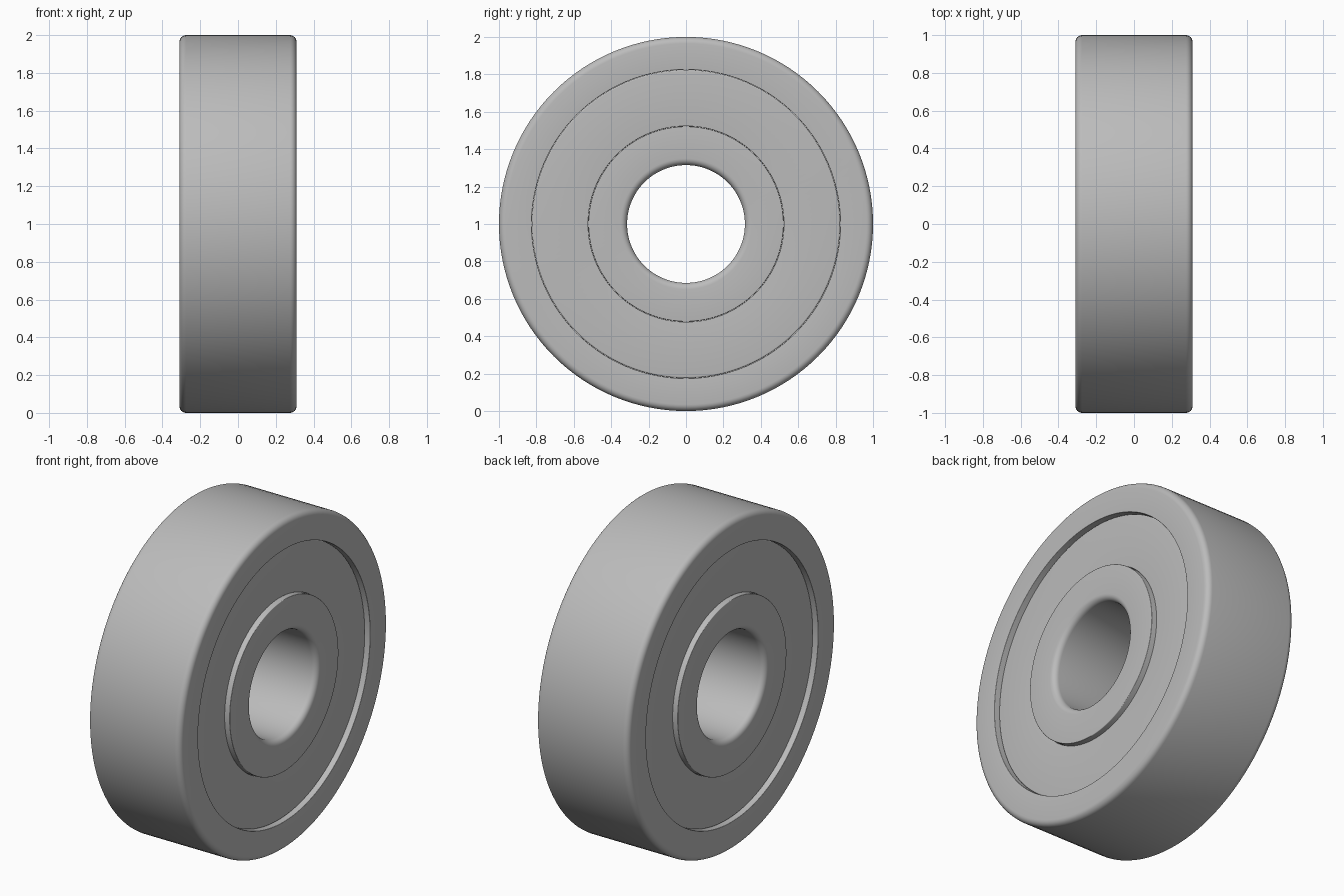
import bpy, bmesh, math
from mathutils import Matrix, Vector

cube = bpy.data.objects.get("Cube")
if cube:
    bpy.data.objects.remove(cube, do_unlink=True)

HALF = 0.31        # half the bearing width
RECESS = 0.032     # depth of the shields below the ring faces
SEGMENTS = 128

steel = bpy.data.materials.new("brushed steel grey")
steel.use_nodes = True
GREY = (0.5, 0.5, 0.5, 1)
steel.diffuse_color = GREY
steel.node_tree.nodes["Principled BSDF"].inputs["Base Color"].default_value = GREY


def fillet(x, r, radius, sx, sr, steps=6):
    """Rounded corner at (x, r); sx and sr point out of the section.
    Runs from the end face to the cylindrical face."""
    points = []
    for i in range(steps + 1):
        a = math.pi / 2 * i / steps
        points.append((x - sx * radius * (1 - math.cos(a)),
                       r - sr * radius * (1 - math.sin(a))))
    return points


def ring(name, x0, x1, inner, outer, inner_fillet, outer_fillet):
    """Closed ring turned around the x axis, with rounded edges."""
    section = (fillet(x1, outer, outer_fillet, 1, 1)
               + fillet(x0, outer, outer_fillet, -1, 1)[::-1]
               + fillet(x0, inner, inner_fillet, -1, -1)
               + fillet(x1, inner, inner_fillet, 1, -1)[::-1])
    bm = bmesh.new()
    rows = []
    for i in range(SEGMENTS):
        turn = Matrix.Rotation(math.tau * i / SEGMENTS, 3, 'X')
        rows.append([bm.verts.new(turn @ Vector((x, 0, r))) for x, r in section])
    n = len(section)
    for i, row in enumerate(rows):
        after = rows[(i + 1) % SEGMENTS]
        for j in range(n):
            k = (j + 1) % n
            bm.faces.new((row[j], row[k], after[k], after[j]))
    bmesh.ops.recalc_face_normals(bm, faces=bm.faces)
    mesh = bpy.data.meshes.new(name)
    bm.to_mesh(mesh)
    bm.free()
    mesh.materials.append(steel)
    obj = bpy.data.objects.new(name, mesh)
    obj.location.z = 1
    bpy.context.collection.objects.link(obj)
    bpy.ops.object.select_all(action='DESELECT')
    obj.select_set(True)
    bpy.context.view_layer.objects.active = obj
    bpy.ops.object.shade_smooth_by_angle(angle=math.radians(30))
    return obj


# Outer and inner races
ring("outer_race", -HALF, HALF, 0.825, 1.0, 0.003, 0.035)
ring("inner_race", -HALF, HALF, 0.315, 0.522, 0.035, 0.004)

# Recessed shields closing the gap on both sides
for side, sign in (("left", 1), ("right", -1)):
    faces = sorted((sign * (HALF - RECESS), sign * (HALF - RECESS - 0.04)))
    ring(side + "_shield", *faces, 0.523, 0.824, 0.003, 0.008)
